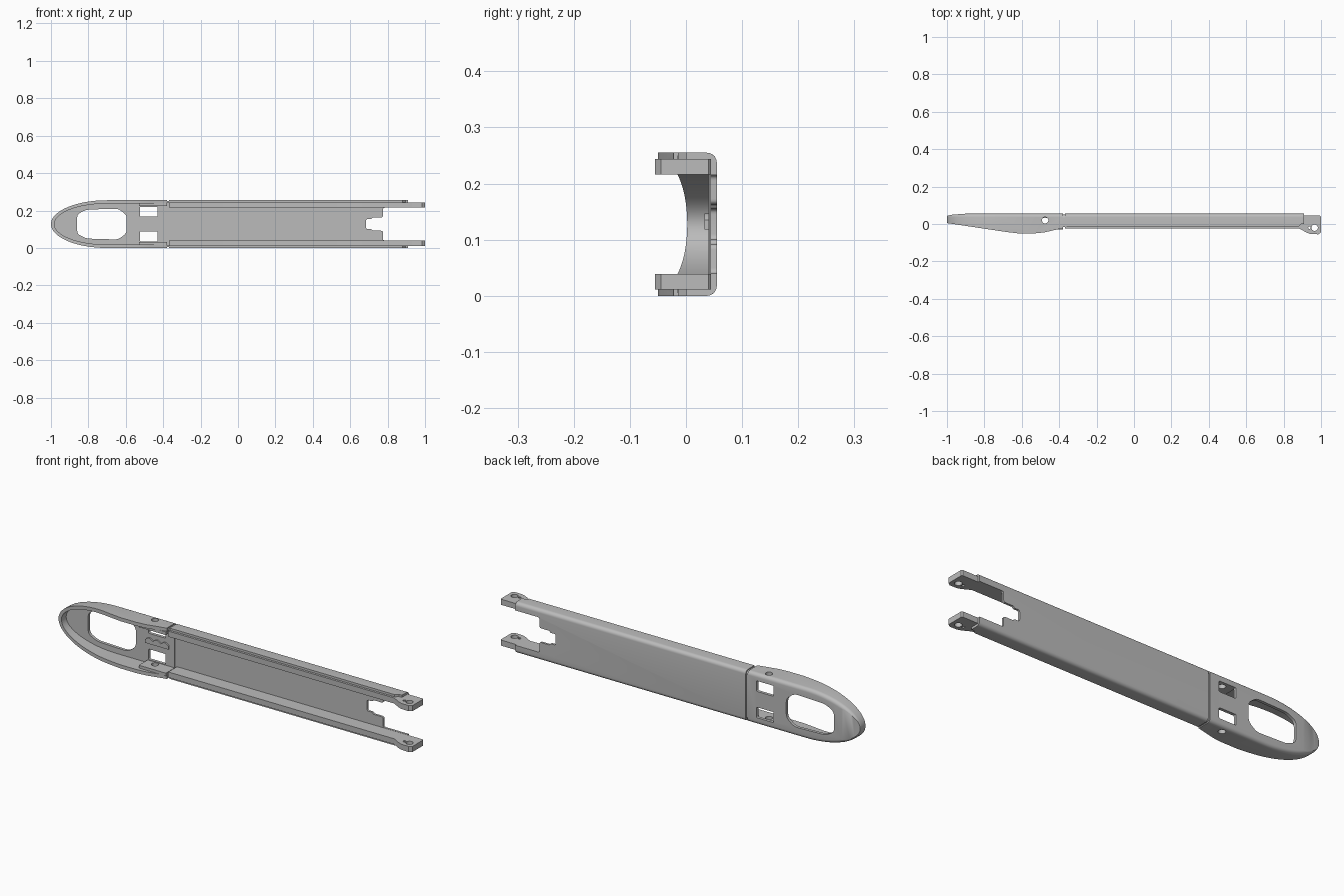
import bpy, bmesh, math
from mathutils import Vector

if "Cube" in bpy.data.objects:
    bpy.data.objects.remove(bpy.data.objects["Cube"], do_unlink=True)

H = 0.255          # full height
MID = H / 2
BACK = 0.055       # outer face of the web

grey = bpy.data.materials.new("satin grey")
grey.use_nodes = True
grey.diffuse_color = (0.5, 0.5, 0.5, 1)
grey.node_tree.nodes["Principled BSDF"].inputs["Base Color"].default_value = (0.5, 0.5, 0.5, 1)


def fillet(pts, r, steps=5):
    """Round every corner of a 2D polygon."""
    out = []
    for i, p in enumerate(pts):
        p = Vector(p)
        a, b = Vector(pts[i - 1]) - p, Vector(pts[(i + 1) % len(pts)]) - p
        d = min(r, a.length * 0.45, b.length * 0.45)
        s, e = p + a.normalized() * d, p + b.normalized() * d
        for k in range(steps + 1):
            t = k / steps
            out.append(tuple(s * (1 - t) ** 2 + p * 2 * t * (1 - t) + e * t * t))
    return out


def rect(a0, a1, b0, b1):
    return [(a0, b0), (a1, b0), (a1, b1), (a0, b1)]


def circle(cx, cy, r, n=24):
    return [(cx + r * math.cos(math.tau * k / n), cy + r * math.sin(math.tau * k / n)) for k in range(n)]


def flip(pts):
    """Mirror the second coordinate (z) about mid height."""
    return [(a, H - b) for a, b in pts]


def prism(name, pts, axis, lo, hi, bevel=0.0):
    """Extrude a 2D outline along an axis; optionally round its far rim."""
    place = {"x": lambda a, b, h: (h, a, b),
             "y": lambda a, b, h: (a, h, b),
             "z": lambda a, b, h: (a, b, h)}[axis]
    bm = bmesh.new()
    low = [bm.verts.new(place(a, b, lo)) for a, b in pts]
    top = [bm.verts.new(place(a, b, hi)) for a, b in pts]
    n = len(pts)
    bm.faces.new(low)
    bm.faces.new(top)
    for i in range(n):
        j = (i + 1) % n
        bm.faces.new((low[i], low[j], top[j], top[i]))
    bmesh.ops.recalc_face_normals(bm, faces=bm.faces[:])
    if bevel:
        rim = [e for e in bm.edges if all(v in top for v in e.verts)]
        bmesh.ops.bevel(bm, geom=rim, offset=bevel, segments=5, profile=0.5, affect="EDGES")
    mesh = bpy.data.meshes.new(name)
    bm.to_mesh(mesh)
    bm.free()
    mesh.materials.append(grey)
    ob = bpy.data.objects.new(name, mesh)
    bpy.context.scene.collection.objects.link(ob)
    return ob


def cut(ob, cutter, op="DIFFERENCE"):
    bpy.context.view_layer.objects.active = ob
    m = ob.modifiers.new("cut", "BOOLEAN")
    m.operation, m.solver, m.object = op, "EXACT", cutter
    bpy.ops.object.modifier_apply(modifier=m.name)
    bpy.data.objects.remove(cutter, do_unlink=True)


parts = []

# Nose: rounded shell, open at the front
def nose_outline(inset, end):
    arc = []
    for k in range(49):
        t = math.pi * (k / 48 - 0.5)
        arc.append((-0.70 - (0.30 - inset) * math.cos(t), MID + (MID - inset) * math.sin(t)))
    return [(end, inset)] + arc + [(end, H - inset)]


nose = prism("nose_shell", nose_outline(0, -0.35), "y", -0.08, BACK, 0.018)
cut(nose, prism("pocket", nose_outline(0.018, -0.3), "y", -0.2, 0.04))
side = [(-1.1, 0.019), (-1, 0.005), (-0.68, -0.043), (-0.62, -0.05), (-0.53, -0.05), (-0.48, -0.045),
        (-0.38, -0.022), (-0.38, 0.1), (-0.9, 0.055), (-0.97, 0.05), (-1, 0.044), (-1.1, 0.03)]
cut(nose, prism("side_profile", side, "z", -0.1, H + 0.1), "INTERSECT")

# Large opening, two windows and the pivot hole
opening = [(-0.86, 0.075), (-0.81, 0.05), (-0.64, 0.045), (-0.595, 0.08),
           (-0.595, 0.175), (-0.64, 0.21), (-0.81, 0.205), (-0.86, 0.18)]
window = fillet(rect(-0.525, -0.43, 0.035, 0.088), 0.006)

# Bosses around the pivot
bosses = [prism("boss", rect(-0.53, -0.38, -0.03, 0.045), "z", z0, z0 + 0.016) for z0 in (0.016, H - 0.032)]
for b in bosses:
    cut(nose, b, "UNION")
for pts in (fillet(opening, 0.02), window, flip(window)):
    cut(nose, prism("hole", pts, "y", 0.03, 0.1))
cut(nose, prism("pivot_hole", circle(-0.475, 0.02, 0.017), "z", -0.1, H + 0.1))
parts.append(nose)

# Small clip with three scallops between the windows
scallops = [(-0.54 + 0.13 * k / 24, 0.135 + 0.012 * abs(math.sin(math.pi * k / 8))) for k in range(25)]
parts.append(prism("centre_clip", [(-0.54, 0.118), (-0.41, 0.118)] + scallops[::-1], "y", 0.033, 0.041))

# Recessed neck across the seam
def channel_section(inset, front, web):
    r = 0.018
    outer = []
    for cz, start in ((inset + r, -0.5), (H - inset - r, 0)):
        for k in range(7):
            a = math.pi * (start + 0.5 * k / 6)
            outer.append((BACK - inset - r + r * math.cos(a), cz + r * math.sin(a)))
    return [(front, inset)] + outer + [(front, H - inset), (front, H - 0.012),
                                       (web, H - 0.012), (web, 0.012), (front, 0.012)]


parts.append(prism("seam_neck", channel_section(0.005, -0.015, 0.042), "x", -0.385, -0.36))

# Long channel body, notched and open at the far end
body = prism("channel_body", channel_section(0, -0.014, 0.044), "x", -0.37, 0.91)
notch = [(1, 0.04), (0.775, 0.04), (0.775, 0.092), (0.72, 0.092), (0.715, 0.1), (0.685, 0.1)]
cut(body, prism("notch", fillet(notch + flip(notch)[::-1], 0.01), "y", 0.0, 0.1))
for z0 in (-0.02, H - 0.02):
    corner = [(0.88, -0.1), (0.88, -0.014), (0.895, 0.0), (0.95, 0.0), (0.95, -0.1)]
    cut(body, prism("end_corner", corner, "z", z0, z0 + 0.04))
parts.append(body)

# Inner rails ending in drilled lugs
rail = [(-0.37, 0.0445), (-0.37, -0.025), (0.885, -0.025), (0.925, -0.047), (0.945, -0.054),
        (0.985, -0.055), (1.0, -0.045), (1.0, 0.04), (0.995, 0.0445)]
for name, z0 in (("lower_rail", 0.011), ("upper_rail", H - 0.039)):
    ob = prism(name, rail, "z", z0, z0 + 0.028)
    cut(ob, prism("lug_hole", circle(0.966, -0.02, 0.017), "z", -0.1, 0.4))
    cut(ob, prism("lock_hole", circle(0.938, -0.02, 0.007, 12), "z", -0.1, 0.4))
    parts.append(ob)

# Smooth the rounded areas, keep the edges crisp
bpy.ops.object.select_all(action="DESELECT")
for ob in parts:
    ob.select_set(True)
bpy.context.view_layer.objects.active = parts[0]
bpy.ops.object.shade_smooth_by_angle(angle=math.radians(30))
